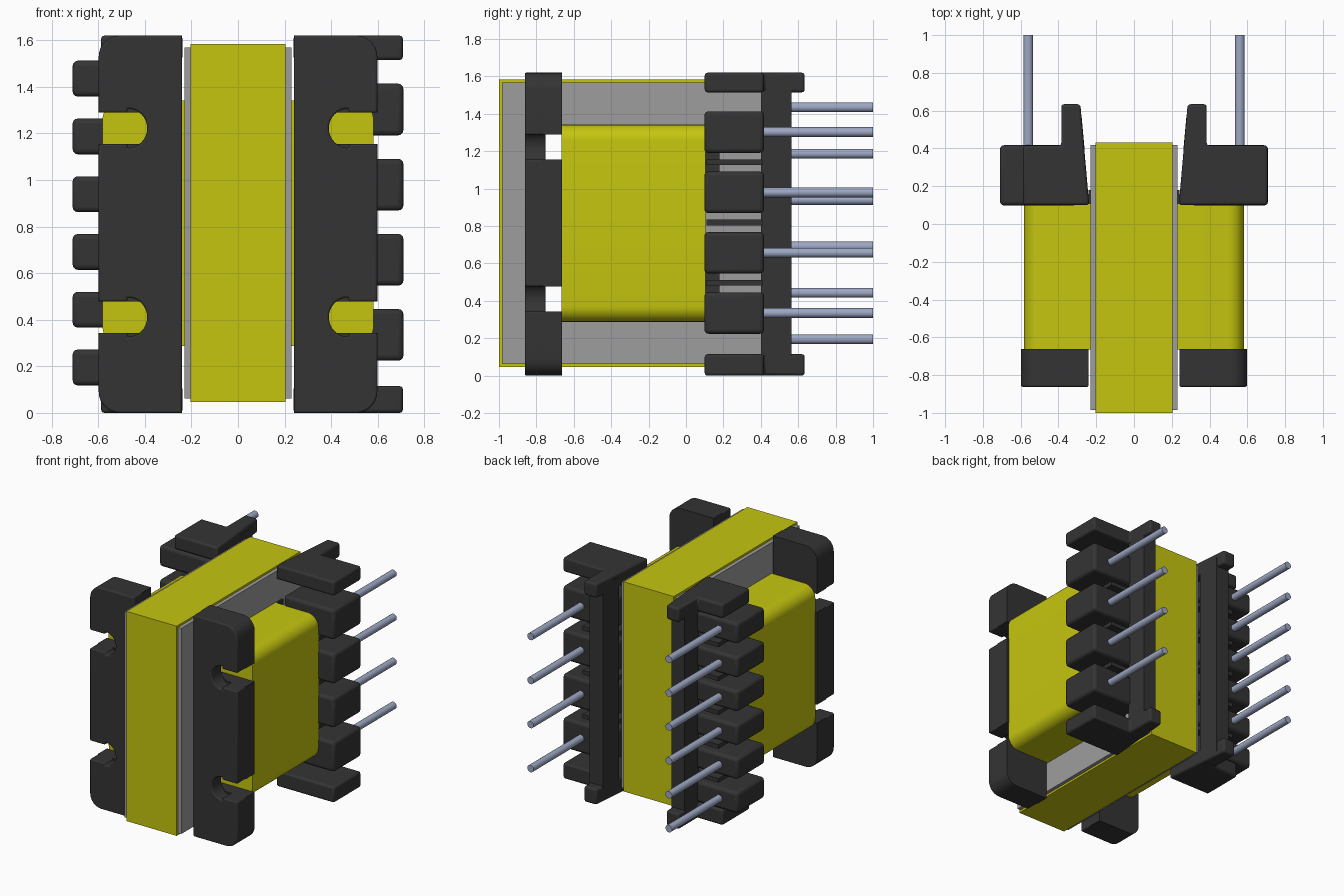
import bpy, bmesh, math
from mathutils import Vector

cube = bpy.data.objects.get("Cube")
if cube:
    bpy.data.objects.remove(cube, do_unlink=True)


def material(name, rgb, rough=0.6):
    m = bpy.data.materials.new(name)
    m.use_nodes = True
    m.diffuse_color = (*rgb, 1)
    b = m.node_tree.nodes["Principled BSDF"]
    b.inputs["Base Color"].default_value = (*rgb, 1)
    b.inputs["Roughness"].default_value = rough
    return m


YELLOW = material("yellow tape", (0.56, 0.56, 0.005))
BLACK = material("black plastic", (0.034, 0.034, 0.034))
GREY = material("grey ferrite", (0.34, 0.34, 0.34))
PIN = material("tinned pin", (0.34, 0.39, 0.55))


def finish(name, bm, mat, bevel=0.0, segments=3):
    bmesh.ops.recalc_face_normals(bm, faces=bm.faces)
    me = bpy.data.meshes.new(name)
    bm.to_mesh(me)
    bm.free()
    ob = bpy.data.objects.new(name, me)
    bpy.context.collection.objects.link(ob)
    me.materials.append(mat)
    if bevel:
        mod = ob.modifiers.new("rounded edges", 'BEVEL')
        mod.width = bevel
        mod.segments = segments
        mod.limit_method = 'ANGLE'
        mod.angle_limit = math.radians(50)
    bpy.ops.object.select_all(action='DESELECT')
    ob.select_set(True)
    bpy.context.view_layer.objects.active = ob
    bpy.ops.object.shade_smooth_by_angle(angle=math.radians(35))
    return ob


def prism(name, pts, axis, lo, hi, mat, bevel=0.0):
    """Extrude an outline: (x, z) along y, or (x, y) along z."""
    bm = bmesh.new()
    if axis == 'y':
        vs = [bm.verts.new((a, lo, b)) for a, b in pts]
        step = Vector((0, hi - lo, 0))
    else:
        vs = [bm.verts.new((a, b, lo)) for a, b in pts]
        step = Vector((0, 0, hi - lo))
    face = bm.faces.new(vs)
    ext = bmesh.ops.extrude_face_region(bm, geom=[face])["geom"]
    bmesh.ops.translate(bm, vec=step, verts=[v for v in ext if isinstance(v, bmesh.types.BMVert)])
    return finish(name, bm, mat, bevel)


def box(name, x, y, z, mat, bevel=0.0):
    x = sorted(x)
    return prism(name, [(x[0], y[0]), (x[1], y[0]), (x[1], y[1]), (x[0], y[1])], 'z', z[0], z[1], mat, bevel)


def arc(cx, cz, r, a0, a1, n=8):
    return [(cx + r * math.cos(math.radians(a0 + (a1 - a0) * i / n)),
             cz + r * math.sin(math.radians(a0 + (a1 - a0) * i / n))) for i in range(n + 1)]


def flip(pts, s):
    return [(s * a, b) for a, b in pts]


# Ferrite core: two yokes joined by three legs
for name, y in (("front", (-0.985, -0.75)), ("back", (0.18, 0.417))):
    box(f"core_{name}_yoke", (-0.23, 0.23), y, (0.062, 1.568), GREY)
for name, z in (("bottom", (0.062, 0.288)), ("middle", (0.62, 1.0)), ("top", (1.342, 1.568))):
    box(f"core_{name}_leg", (-0.23, 0.23), (-0.76, 0.19), z, GREY)

# Tape band wrapped round the core
box("tape_front", (-0.203, 0.203), (-1.0, -0.98), (0.047, 1.583), YELLOW)
box("tape_back", (-0.203, 0.203), (0.412, 0.432), (0.047, 1.583), YELLOW)
box("tape_bottom", (-0.203, 0.203), (-0.99, 0.42), (0.047, 0.067), YELLOW)
box("tape_top", (-0.203, 0.203), (-0.99, 0.42), (1.563, 1.583), YELLOW)

# Wound coil with rounded long edges
r, x, z0, z1 = 0.085, 0.582, 0.288, 1.342
coil = (arc(x - r, z0 + r, r, -90, 0) + arc(x - r, z1 - r, r, 0, 90)
        + arc(r - x, z1 - r, r, 90, 180) + arc(r - x, z0 + r, r, 180, 270))
prism("coil_winding", coil, 'y', -0.665, 0.105, YELLOW)

# Bobbin walls inside the core windows
for name, z in (("lower", (0.29, 0.615)), ("upper", (1.005, 1.34))):
    box(f"bobbin_{name}_window_wall", (-0.242, 0.242), (0.1, 0.18), z, BLACK)

H, IN, OUT, R = 1.62, 0.24, 0.598, 0.09
low_corner = arc(OUT - R, R, R, -90, 0)
high_corner = arc(OUT - R, H - R, R, 0, 90)


def notch(zc):
    """Keyhole cut, round at its inner end."""
    return ([(OUT, zc - 0.067), (0.475, zc - 0.067)] + arc(0.475, zc, 0.085, -90, -270, 16)
            + [(0.475, zc + 0.067), (OUT, zc + 0.067)])


for s, side in ((1, "left"), (-1, "right")):
    # Front flange: notched face plate over three backing blocks
    face = [(IN, 0)] + low_corner + notch(0.411) + notch(1.222) + high_corner + [(IN, H)]
    prism(f"{side}_front_flange", flip(face, s), 'y', -0.862, -0.75, BLACK, 0.012)
    backs = (("lower", [(IN, 0)] + low_corner + [(OUT, 0.344), (IN, 0.344)]),
             ("middle", [(IN, 0.478), (OUT, 0.478), (OUT, 1.155), (IN, 1.155)]),
             ("upper", [(IN, 1.289), (OUT, 1.289)] + high_corner + [(IN, H)]))
    for name, pts in backs:
        prism(f"{side}_{name}_flange_backing", flip(pts, s), 'y', -0.765, -0.662, BLACK)

    # Pin rail along the back and its end caps with lugs
    rail = [(0.262, 0.40), (0.277, 0.565), (0.385, 0.565), (0.385, 0.40)]
    prism(f"{side}_pin_rail", flip(rail, s), 'z', 0.03, 1.59, BLACK)
    reach = 0.708 if s > 0 else 0.588
    cap = [(0.237, 0.1), (0.284, 0.634), (0.385, 0.634), (0.385, 0.415), (reach, 0.415), (reach, 0.1)]
    for name, z in (("bottom", (0, 0.115)), ("top", (1.515, H))):
        prism(f"{side}_{name}_end_cap", flip(cap, s), 'z', z[0], z[1], BLACK, 0.015)

    # Pin blocks, the ribs in their gaps, and the pins
    if s > 0:
        heights, half = [0.335 + 0.3225 * i for i in range(4)], 0.111
    else:
        heights, half = [0.195 + 0.248 * i for i in range(6)], 0.077
    pitch = heights[1] - heights[0]
    for i, z in enumerate(heights):
        n = i + 1
        box(f"{side}_pin_block_{n}", (s * 0.30, s * 0.71), (0.098, 0.417), (z - half, z + half), BLACK, 0.022)
        if i:
            zc = z - pitch / 2
            box(f"{side}_gap_rib_{i}", (s * 0.30, s * 0.55), (0.11, 0.41), (zc - 0.015, zc + 0.015), BLACK)
        bm = bmesh.new()
        bmesh.ops.create_cone(bm, cap_ends=True, segments=24, radius1=0.026, radius2=0.026, depth=0.7)
        for v in bm.verts:
            v.co = Vector((s * 0.56 + v.co.x, 0.65 + v.co.z, z + v.co.y))
        finish(f"{side}_pin_{n}", bm, PIN)
